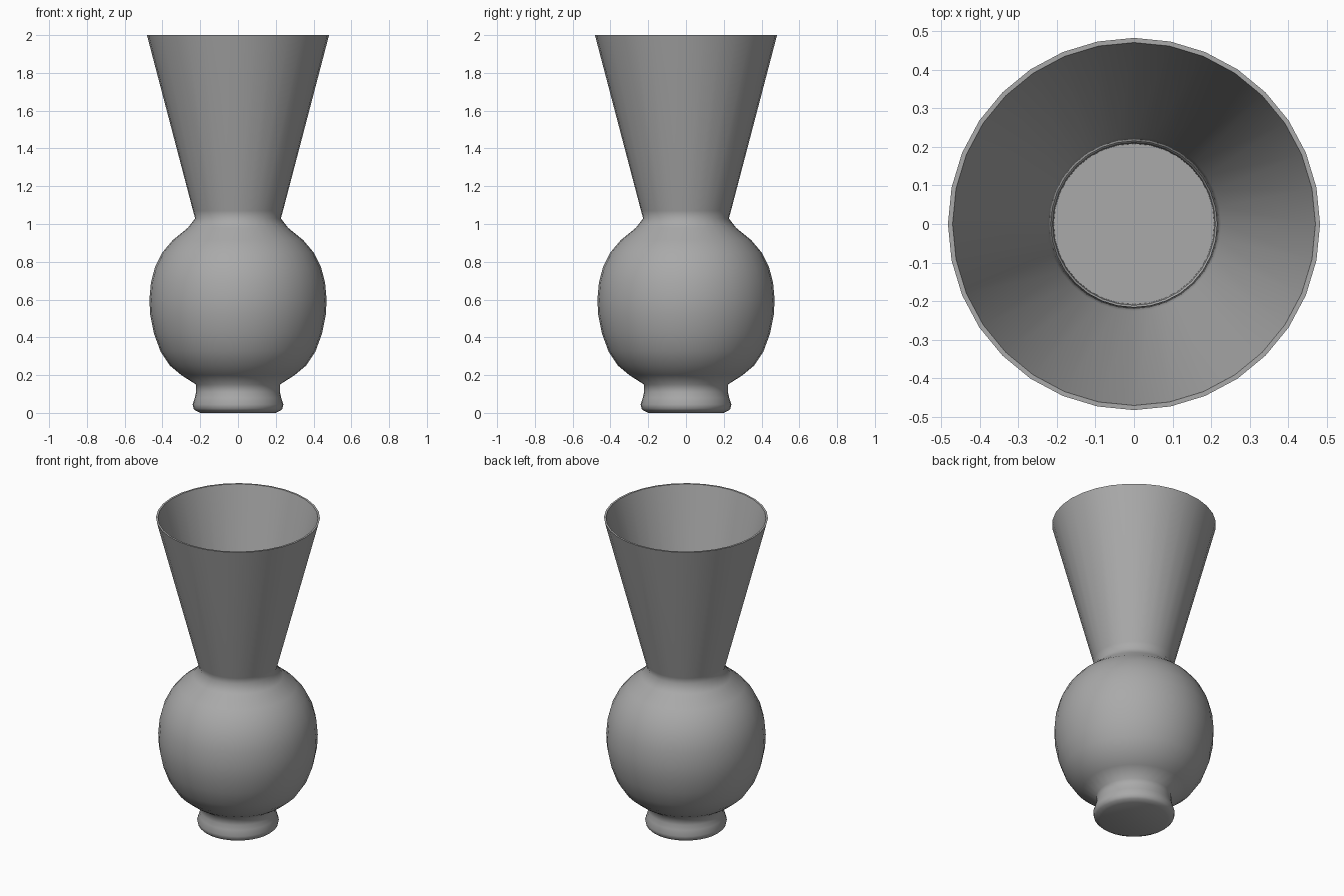
import bpy
import bmesh
import math

cube = bpy.data.objects.get("Cube")
if cube:
    bpy.data.objects.remove(cube, do_unlink=True)

SEGMENTS = 32
WALL = 0.012

# Clay material
clay = bpy.data.materials.new("grey clay")
clay.use_nodes = True
grey = (0.4, 0.4, 0.4, 1)
clay.diffuse_color = grey
clay.node_tree.nodes["Principled BSDF"].inputs["Base Color"].default_value = grey

# Outer profile from foot to rim as (radius, height)
foot = [(0.2, 0.0), (0.225, 0.012), (0.235, 0.022), (0.24, 0.045), (0.229, 0.08), (0.222, 0.11), (0.222, 0.15)]
bulb = [(0.3, 0.2), (0.36, 0.25), (0.41, 0.325), (0.445, 0.42), (0.465, 0.52), (0.469, 0.6),
        (0.461, 0.69), (0.44, 0.77), (0.4, 0.85), (0.345, 0.915), (0.265, 0.98)]
neck = [(0.227, 1.03), (0.238, 1.07)]
rim = [(0.48, 1.992), (0.482, 2.0)]
outer = foot + bulb + neck + rim

# Inner wall runs back down to the floor
inner = [(r - WALL, z) for r, z in reversed(foot[5:] + bulb + neck + rim[1:])]
floor = [(0.208, 0.035)]
profile = outer + inner + floor


def lathe(name, points):
    bm = bmesh.new()
    rings = []
    for r, z in points:
        rings.append([bm.verts.new((r * math.cos(a), r * math.sin(a), z))
                      for a in (2 * math.pi * i / SEGMENTS for i in range(SEGMENTS))])
    for low, high in zip(rings, rings[1:]):
        for i in range(SEGMENTS):
            j = (i + 1) % SEGMENTS
            bm.faces.new((low[i], low[j], high[j], high[i]))
    bm.faces.new(list(reversed(rings[0])))
    bm.faces.new(rings[-1])
    bmesh.ops.recalc_face_normals(bm, faces=bm.faces)
    mesh = bpy.data.meshes.new(name)
    bm.to_mesh(mesh)
    bm.free()
    mesh.materials.append(clay)
    obj = bpy.data.objects.new(name, mesh)
    bpy.context.collection.objects.link(obj)
    return obj


vase = lathe("vase", profile)
bpy.ops.object.select_all(action="DESELECT")
vase.select_set(True)
bpy.context.view_layer.objects.active = vase
bpy.ops.object.shade_smooth_by_angle(angle=math.radians(60))
